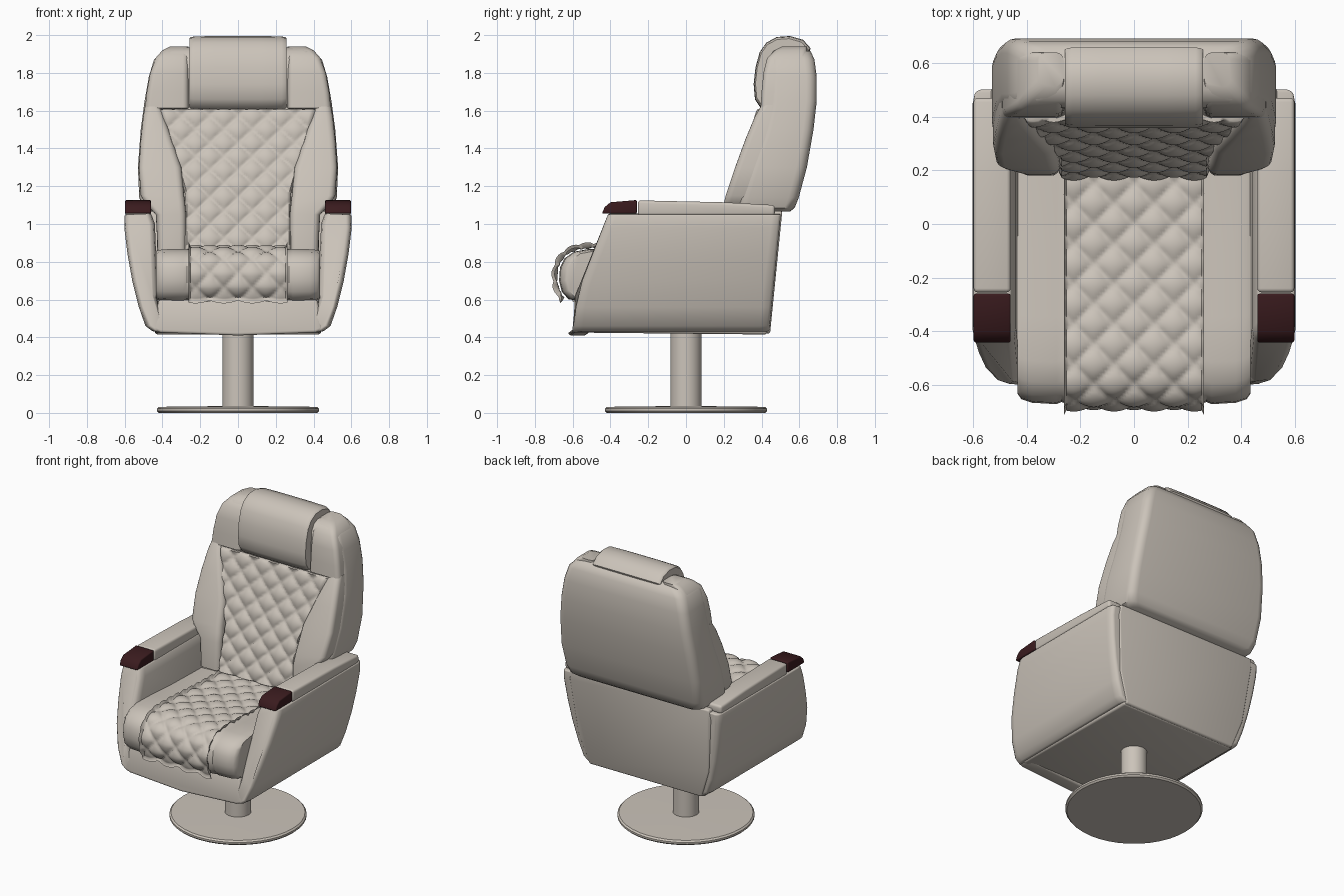
import bpy, bmesh, math
from mathutils import Vector

if "Cube" in bpy.data.objects:
    bpy.data.objects.remove(bpy.data.objects["Cube"])


def material(name, rgb):
    m = bpy.data.materials.new(name)
    m.diffuse_color = (*rgb, 1)
    m.use_nodes = True
    m.node_tree.nodes["Principled BSDF"].inputs["Base Color"].default_value = m.diffuse_color
    return m


CREAM = material("cream leather", (0.60, 0.55, 0.49))
MAROON = material("dark maroon wood", (0.042, 0.011, 0.013))


def finish(name, bm, mat=CREAM, bevel=0, angle=40):
    bmesh.ops.recalc_face_normals(bm, faces=bm.faces)
    me = bpy.data.meshes.new(name)
    bm.to_mesh(me)
    bm.free()
    ob = bpy.data.objects.new(name, me)
    bpy.context.collection.objects.link(ob)
    me.materials.append(mat)
    bpy.ops.object.select_all(action='DESELECT')
    ob.select_set(True)
    bpy.context.view_layer.objects.active = ob
    if bevel:
        b = ob.modifiers.new("soft edges", 'BEVEL')
        b.width, b.segments = bevel, 3
        b.limit_method, b.angle_limit = 'ANGLE', math.radians(40)
        bpy.ops.object.modifier_apply(modifier=b.name)
    bpy.ops.object.shade_smooth_by_angle(angle=math.radians(angle))
    return ob


def loft(name, rings, mat=CREAM, bevel=0):
    """Skin closed rings of 3D points and cap both ends."""
    bm = bmesh.new()
    vs = [[bm.verts.new(p) for p in r] for r in rings]
    n = len(vs[0])
    for a, b in zip(vs, vs[1:]):
        for i in range(n):
            j = (i + 1) % n
            bm.faces.new((a[i], a[j], b[j], b[i]))
    bm.faces.new(vs[0])
    bm.faces.new(vs[-1])
    return finish(name, bm, mat, bevel)


def round_rect(x0, x1, y0, y1, z, r):
    """Horizontal rounded rectangle."""
    pts = []
    corners = [(x1 - r, y1 - r), (x0 + r, y1 - r), (x0 + r, y0 + r), (x1 - r, y0 + r)]
    for k, (cx, cy) in enumerate(corners):
        for i in range(5):
            a = math.pi / 2 * (k + i / 4)
            pts.append((cx + r * math.cos(a), cy + r * math.sin(a), z))
    return pts


def extrude_x(name, profile, x0, x1, mat=CREAM, bevel=0.0):
    return loft(name, [[(x, y, z) for y, z in profile] for x in (x0, x1)], mat, bevel)


def lathe(name, profile, sides=40):
    loft(name, [[(r * math.cos(2 * math.pi * i / sides), r * math.sin(2 * math.pi * i / sides), z)
                 for i in range(sides)] for r, z in profile])


def quilt(name, path, half_width, height, cell, nx=56, ns=96):
    """Diamond tufted sheet following a (y, z) path."""
    pts = [Vector(p) for p in path]
    lens = [0.0]
    for a, b in zip(pts, pts[1:]):
        lens.append(lens[-1] + (b - a).length)

    def at(s):
        s = min(max(s, 0), lens[-1])
        for k in range(len(pts) - 1):
            if s <= lens[k + 1]:
                return pts[k].lerp(pts[k + 1], (s - lens[k]) / (lens[k + 1] - lens[k]))
        return pts[-1]

    bm = bmesh.new()
    rows = []
    for j in range(ns + 1):
        t = j / ns
        s = t * lens[-1]
        p = (at(s - 0.03) + at(s) + at(s + 0.03)) / 3
        d = (at(s + 0.02) - at(s - 0.02)).normalized()
        nrm = Vector((-d.y, d.x))
        row = []
        for i in range(nx + 1):
            u = 2 * i / nx - 1
            x = u * half_width(t)
            tuft = abs(math.sin(math.pi * (x + s) / cell) * math.sin(math.pi * (x - s) / cell)) ** 0.5
            edge = 0.02 if i in (0, nx) or j in (0, ns) else 0
            q = p + nrm * (height * tuft - edge)
            row.append(bm.verts.new((x, q.x, q.y)))
        rows.append(row)
    for a, b in zip(rows, rows[1:]):
        for i in range(nx):
            bm.faces.new((a[i], a[i + 1], b[i + 1], b[i]))
    finish(name, bm, angle=60)


# pedestal
lathe("base_disc", [(0.42, 0.0), (0.43, 0.01), (0.43, 0.022), (0.42, 0.032), (0.09, 0.036)])
lathe("pedestal_post", [(0.083, 0.03), (0.083, 0.43)], 24)

# lower tub, front apron and back panel
extrude_x("seat_tub", [(-0.56, 0.425), (0.43, 0.415), (0.45, 0.62), (-0.54, 0.62)], -0.44, 0.44, CREAM, 0.015)
apron = [(-0.45, 0.44), (-0.41, 0.425), (0, 0.41), (0.41, 0.425), (0.45, 0.44), (0.42, 0.60), (0, 0.605), (-0.42, 0.60)]
loft("front_apron", [[(x, y - 0.02 * (1 - (x / 0.45) ** 2) + (z - 0.44) * 0.12, z) for x, z in apron]
                     for y in (-0.60, -0.50)], CREAM, 0.015)
back = [(-0.43, 0.42), (0.43, 0.42), (0.50, 0.62), (0.54, 1.0), (0.53, 1.07), (-0.53, 1.07), (-0.54, 1.0), (-0.50, 0.62)]
loft("back_panel", [[(x, y + (z - 0.42) * 0.10, z) for x, z in back] for y in (0.36, 0.445)], CREAM, 0.012)

# arms, top pads and wooden caps
arm = [(0.41, 0.44), (0.45, 0.43), (0.49, 0.46), (0.525, 0.56), (0.56, 0.70), (0.585, 0.84),
       (0.602, 0.98), (0.60, 1.05), (0.46, 1.055), (0.44, 1.0), (0.425, 0.62)]


def front_y(z):
    return -0.60 + 0.10 * (z - 0.43) + 0.29 * max(0, z - 0.62) ** 1.0


for side, s in (("left", -1), ("right", 1)):
    rings = []
    for t, inset in ((0, 0.022), (0.015, 0.007), (0.05, 0), (0.95, 0), (0.985, 0.007), (1, 0.022)):
        ring = []
        for x, z in arm:
            y0, y1 = front_y(z), 0.44 + (z - 0.43) * 0.10
            ring.append((s * (x + (inset if x < 0.47 and z > 0.6 else -inset)), y0 + (y1 - y0) * t, z))
        rings.append(ring)
    loft(side + "_arm", rings, CREAM, 0.008)
    xa, xb = sorted((s * 0.46, s * 0.598))
    pad = [(-0.255, 1.045), (0.47, 1.045), (0.47, 1.10), (0.2, 1.115), (-0.255, 1.125)]
    extrude_x(side + "_arm_pad", pad, xa, xb, CREAM, 0.015)
    cap = [(-0.445, 1.055), (-0.26, 1.055), (-0.26, 1.127), (-0.40, 1.115), (-0.43, 1.09)]
    extrude_x(side + "_arm_cap", cap, xa, xb, MAROON, 0.008)

# seat cushion with a rolled front edge
seat = [(0.30, 0.60), (-0.57, 0.59), (-0.63, 0.60), (-0.665, 0.64), (-0.68, 0.70), (-0.675, 0.77), (-0.65, 0.82),
        (-0.60, 0.855), (-0.52, 0.87), (-0.35, 0.865), (-0.10, 0.85), (0.30, 0.84)]
rings = []
for x, k in ((-0.435, 0.91), (-0.42, 0.95), (-0.38, 0.975), (-0.29, 0.985), (-0.27, 0.97), (-0.25, 0.985),
             (0.25, 0.985), (0.27, 0.97), (0.29, 0.985), (0.38, 0.975), (0.42, 0.95), (0.435, 0.91)):
    rings.append([(x, -0.15 + (y + 0.15) * k, 0.72 + (z - 0.72) * k) for y, z in seat])
loft("seat_cushion", rings)
quilt("seat_quilt", seat[:1:-1], lambda t: 0.262, -0.022, 0.15)

# backrest shell
shell = [(1.065, 0.47, 0.30, 0.55), (1.085, 0.505, 0.27, 0.575), (1.14, 0.523, 0.28, 0.597), (1.30, 0.53, 0.33, 0.64),
         (1.50, 0.515, 0.40, 0.675), (1.65, 0.495, 0.43, 0.692), (1.78, 0.472, 0.43, 0.692), (1.87, 0.445, 0.435, 0.68),
         (1.915, 0.40, 0.46, 0.66), (1.935, 0.32, 0.50, 0.62)]
loft("backrest_shell", [round_rect(-w, w, a, b, z, 0.055) for z, w, a, b in shell])
extrude_x("lower_back_cushion", [(0.20, 0.80), (0.42, 0.80), (0.48, 1.2), (0.31, 1.2)], -0.43, 0.43, CREAM, 0.02)

# tufted back panel, widening to the top
quilt("back_quilt", [(0.18, 0.85), (0.215, 1.0), (0.27, 1.2), (0.335, 1.4), (0.40, 1.62)],
      lambda t: 0.28 + 0.14 * max(0, (t - 0.4) / 0.6), 0.022, 0.15)

# side bolsters
wing = [(0.86, 0.275, 0.425, 0.18, 0.40), (1.05, 0.275, 0.435, 0.185, 0.45), (1.11, 0.28, 0.49, 0.20, 0.50),
        (1.15, 0.285, 0.515, 0.21, 0.52), (1.30, 0.30, 0.525, 0.26, 0.56), (1.45, 0.35, 0.515, 0.315, 0.58),
        (1.57, 0.39, 0.502, 0.365, 0.60), (1.63, 0.41, 0.492, 0.40, 0.60)]
for side, s in (("left", -1), ("right", 1)):
    loft(side + "_bolster", [round_rect(*sorted((s * a, s * b)), c, d, z, 0.035) for z, a, b, c, d in wing])
    # upper shoulder pad beside the headrest
    pad = [(1.60, 0.47, 0.43), (1.615, 0.492, 0.395), (1.70, 0.483, 0.40), (1.80, 0.465, 0.41),
           (1.88, 0.435, 0.43), (1.92, 0.40, 0.47), (1.94, 0.36, 0.51)]
    loft(side + "_shoulder_pad", [round_rect(*sorted((s * 0.262, s * w)), y, 0.64, z, 0.03) for z, w, y in pad])

# headrest pillow wrapping over the top
pillow = [(0.44, 1.60), (0.395, 1.615), (0.365, 1.66), (0.358, 1.74), (0.368, 1.83), (0.39, 1.91), (0.425, 1.96),
          (0.48, 1.99), (0.55, 1.995), (0.62, 1.975), (0.66, 1.93), (0.64, 1.88), (0.48, 1.80)]
rings = []
for x, k in ((-0.258, 0.93), (-0.25, 0.97), (-0.23, 0.99), (-0.12, 1), (0.12, 1), (0.23, 0.99), (0.25, 0.97), (0.258, 0.93)):
    rings.append([(x, 0.50 + (y - 0.50) * k, 1.80 + (z - 1.80) * k) for y, z in pillow])
loft("headrest_pillow", rings)
